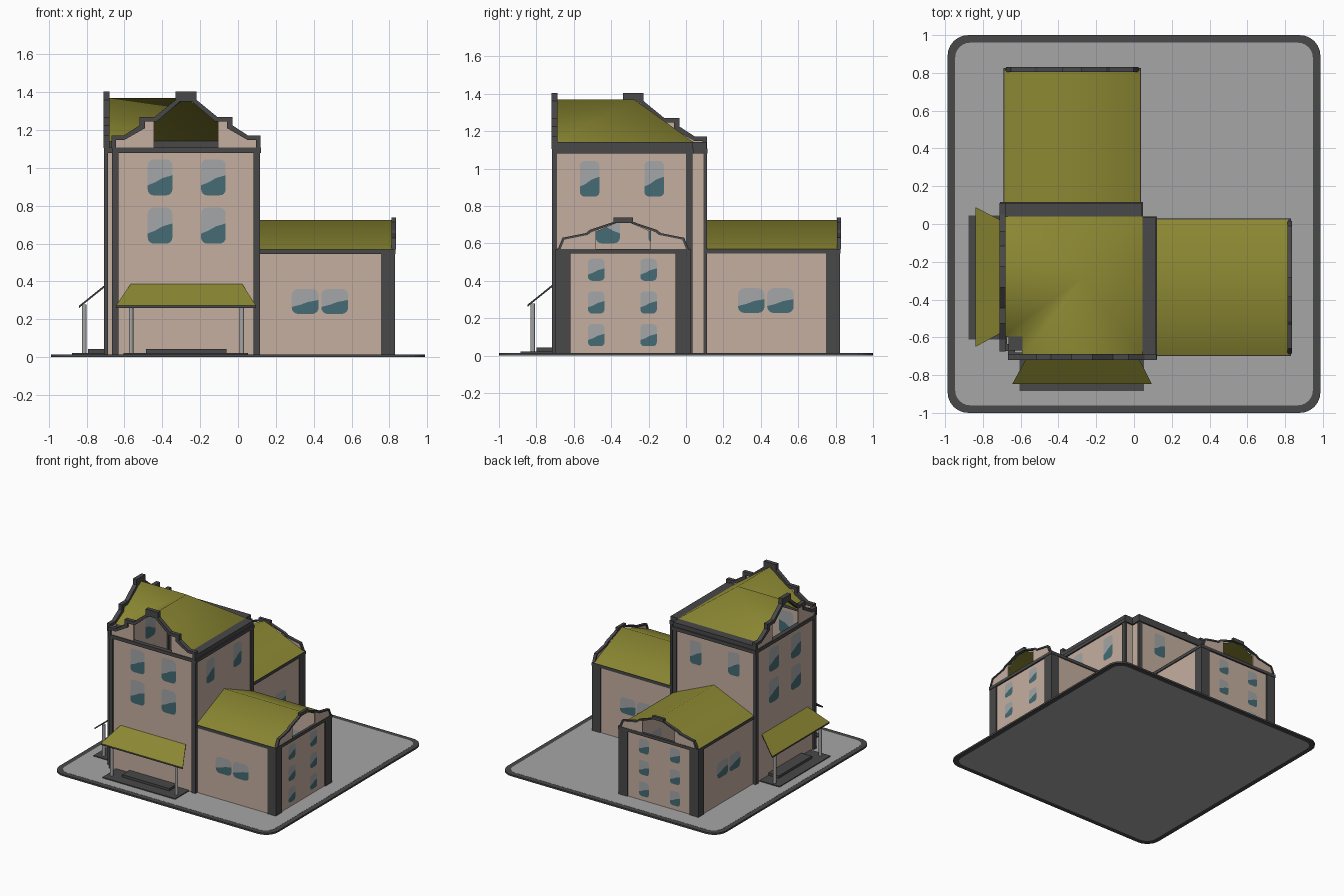
import bpy, bmesh, math
from mathutils import Vector

if "Cube" in bpy.data.objects:
    bpy.data.objects.remove(bpy.data.objects["Cube"])


def material(name, rgb):
    m = bpy.data.materials.new(name)
    m.diffuse_color = (*rgb, 1)
    m.use_nodes = True
    m.node_tree.nodes["Principled BSDF"].inputs["Base Color"].default_value = m.diffuse_color
    return m


WALL = material("beige_plaster", (0.56, 0.43, 0.355))
ROOF = material("olive_roof", (0.26, 0.245, 0.033))
TRIM = material("dark_stone", (0.065, 0.065, 0.065))
PAVE = material("grey_paving", (0.38, 0.38, 0.38))
PALE = material("pale_glass", (0.37, 0.38, 0.385))
TEAL = material("teal_glass", (0.058, 0.148, 0.178))


# ---- helpers ----
def finish(name, bm, mats, both=True, smooth=False):
    """Make the object, plus its twin reflected across the diagonal."""
    if smooth:
        bmesh.ops.remove_doubles(bm, verts=bm.verts[:], dist=1e-4)
    for f in bm.faces:
        f.smooth = smooth
    for i in range(2 if both else 1):
        if i:
            for v in bm.verts:
                v.co.x, v.co.y = v.co.y + .008, v.co.x - .006
            bmesh.ops.reverse_faces(bm, faces=bm.faces[:])
        me = bpy.data.meshes.new(name)
        bm.to_mesh(me)
        for m in mats:
            me.materials.append(m)
        ob = bpy.data.objects.new(name + ("_twin" if i else ""), me)
        bpy.context.collection.objects.link(ob)
    bm.free()


def sheet(bm, pts, out=None, mat=0):
    f = bm.faces.new([bm.verts.new(p) for p in pts])
    f.normal_update()
    if out and f.normal.dot(Vector(out)) < 0:
        f.normal_flip()
    f.material_index = mat
    return f


def prism(bm, ring0, ring1):
    """Closed solid between two matching rings of points."""
    a = [bm.verts.new(p) for p in ring0]
    b = [bm.verts.new(p) for p in ring1]
    n = len(a)
    fs = [bm.faces.new(a), bm.faces.new(b)]
    fs += [bm.faces.new((a[i], a[(i + 1) % n], b[(i + 1) % n], b[i])) for i in range(n)]
    bmesh.ops.recalc_face_normals(bm, faces=fs)
    return fs


def box(bm, x0, x1, y0, y1, z0, z1):
    r = [(x0, y0), (x1, y0), (x1, y1), (x0, y1)]
    return prism(bm, [(x, y, z0) for x, y in r], [(x, y, z1) for x, y in r])


def on_plane(axis, pos, pts):
    return [(pos, u, z) if axis == 0 else (u, pos, z) for u, z in pts]


def offset(poly, d):
    """Grow an anticlockwise right-angled outline by d."""
    res = []
    for i, p in enumerate(poly):
        p, a, b = Vector(p), Vector(poly[i - 1]), Vector(poly[(i + 1) % len(poly)])
        e, g = (p - a).normalized(), (b - p).normalized()
        res.append((p.x + d * (e.y + g.y), p.y - d * (e.x + g.x)))
    return res


def band(bm, o, n, z0, z1):
    """Flat ring between an outer and an inner outline."""
    for i in range(len(o)):
        j = (i + 1) % len(o)
        q = [o[i], o[j], n[j], n[i]]
        prism(bm, [(x, y, z0) for x, y in q], [(x, y, z1) for x, y in q])


def rounded(hx, hy, r, n=6):
    pts = []
    for k, (sx, sy) in enumerate([(1, 1), (-1, 1), (-1, -1), (1, -1)]):
        for i in range(n + 1):
            t = math.pi / 2 * (k + i / n)
            pts.append((sx * (hx - r) + r * math.cos(t), sy * (hy - r) + r * math.sin(t)))
    return pts


def window(bm, axis, pos, out, u, z0, w, h):
    """Pane on both wall sides and on the twin wall; its split rises to the right from outside."""
    n = 4
    k = 2 * (n + 1)
    c = [(x, z0 + h / 2 + z) for x, z in rounded(w / 2, h / 2, w * 0.24, n)]
    split = [(-w / 2, z0 + h * .28), (-w * .2, z0 + h * .36),
             (w * .1, z0 + h * .48), (w / 2, z0 + h * .56)]
    for twin in (False, True):
        ax, p0, u0 = axis, pos, u
        if twin:
            ax = 1 - axis
            shift = (.008, -.006)
            p0, u0 = pos + shift[ax], u + shift[1 - ax]
        right = out if ax == 0 else -out
        for s in (out, -out):
            nrm = [0, 0, 0]
            nrm[ax] = s
            for pts, m in ((c[:k] + split, 0), (c[k:] + split[::-1], 1)):
                sheet(bm, on_plane(ax, p0 + s * .003, [(u0 + right * a, z) for a, z in pts]), nrm, m)


def gable(name, axis, pos, depth, c, outer, inner, side):
    """Coping that follows the profile, and a wall panel on each side of the opening."""
    cop, wall = bmesh.new(), bmesh.new()
    ring = [(-d, z) for d, z in outer[::-1]] + outer + inner[::-1] + [(-d, z) for d, z in inner]
    ring = [(c + d, z) for d, z in ring]
    prism(cop, on_plane(axis, pos, ring), on_plane(axis, pos + depth, ring))
    for s in (-1, 1):
        r = [(c + s * d, z) for d, z in side]
        prism(wall, on_plane(axis, pos + depth * .3, r), on_plane(axis, pos + depth * .7, r))
    finish(name + "_coping", cop, [TRIM])
    finish(name + "_wall", wall, [WALL])


# ---- paved base with a dark kerb ----
kerb_in = rounded(0.947, 0.96, 0.08)
bm = bmesh.new()
band(bm, rounded(0.987, 1.0, 0.11), kerb_in, 0, .014)
finish("base_kerb", bm, [TRIM], False)
bm = bmesh.new()
prism(bm, [(x, y, 0) for x, y in kerb_in], [(x, y, .015) for x, y in kerb_in])
finish("paving", bm, [PAVE], False)

# ---- tower walls (open into the wings) and cornice ----
plan = [(-.655, -.705), (.11, -.705), (.11, .028), (.036, .028),
        (.036, .104), (-.697, .104), (-.697, -.661), (-.655, -.661)]
bm = bmesh.new()
for i in (0, 2, 3, 5, 6, 7):
    (x, y), (x2, y2) = plan[i], plan[(i + 1) % len(plan)]
    sheet(bm, [(x, y, .015), (x2, y2, .015), (x2, y2, 1.09), (x, y, 1.09)])
finish("tower_walls", bm, [WALL], False)
bm = bmesh.new()
sheet(bm, on_plane(0, .11, [(-.705, .015), (-.69, .015), (-.69, .57), (-.335, .725), (.02, .57),
                            (.02, .015), (.03, .015), (.03, 1.09), (-.705, 1.09)]), (1, 0, 0))
finish("tower_side_wall", bm, [WALL])

bm = bmesh.new()
band(bm, offset(plan, .012), offset(plan, -.025), 1.08, 1.108)
finish("tower_cornice", bm, [TRIM], False)

# gutters along the eaves and in the valley corner
bm = bmesh.new()
box(bm, .042, .115, -.69, .035, 1.105, 1.142)
finish("eave_gutter", bm, [TRIM])
bm = bmesh.new()
box(bm, -.665, -.59, -.67, -.595, 1.1, 1.142)
finish("valley_gutter", bm, [TRIM], False)

# corner strips
bm = bmesh.new()
box(bm, -.665, -.632, -.716, -.695, .015, 1.09)
box(bm, .083, .117, -.716, -.69, .015, 1.09)
box(bm, .1, .117, 0, .036, .015, 1.09)
finish("corner_strips", bm, [TRIM])

# ---- tower roof: two crossing gables with a hip and a valley ----
bm = bmesh.new()
half = [[(-.275, -.275, 1.37), (-.275, -.7, 1.37), (.045, -.7, 1.14), (.045, .045, 1.14)],
        [(-.275, -.275, 1.37), (-.595, -.595, 1.14), (-.595, -.7, 1.14), (-.275, -.7, 1.37)]]
for q in half:
    sheet(bm, [(x + .003, y - .003, z) for x, y, z in q], (0, 0, 1))
    sheet(bm, [(y + .003, x - .003, z) for x, y, z in q], (0, 0, 1))
finish("tower_roof", bm, [ROOF], False, True)

gable("tower_gable", 1, -.687, -.033, -.275,
      [(.055, 1.405), (.055, 1.36), (.165, 1.27), (.245, 1.27), (.245, 1.225),
       (.33, 1.17), (.393, 1.17), (.393, 1.105)],
      [(.03, 1.352), (.155, 1.245), (.217, 1.245), (.217, 1.21), (.325, 1.148),
       (.37, 1.148), (.37, 1.105), (.371, 1.105)],
      [(.17, 1.105), (.375, 1.105), (.375, 1.155), (.327, 1.155), (.23, 1.22), (.23, 1.25), (.17, 1.25)])

# ---- low wing ----
bm = bmesh.new()
path = [(.11, -.69), (.82, -.69), (.82, .02), (.11, .02)]
for (x, y), (x2, y2) in zip(path, path[1:]):
    sheet(bm, [(x, y, .015), (x2, y2, .015), (x2, y2, .56), (x, y, .56)])
finish("wing_walls", bm, [WALL])

bm = bmesh.new()
for y in (-.698, .005):
    box(bm, .11, .83, y, y + .023, .545, .57)
box(bm, .81, .832, -.698, .028, .545, .57)
finish("wing_cornice", bm, [TRIM])

bm = bmesh.new()
for y in (-.697, -.055):
    box(bm, .755, .829, y, y + .08, .015, .55)
finish("wing_corner_piers", bm, [TRIM])

bm = bmesh.new()
for y in (-.694, .024):
    sheet(bm, [(.11, y, .57), (.815, y, .57), (.815, -.335, .725), (.11, -.335, .725)], (0, 0, 1))
finish("wing_roof", bm, [ROOF], True, True)

gable("wing_gable", 0, .812, .024, -.335,
      [(.052, .737), (.052, .715), (.18, .672), (.2, .655), (.325, .63), (.35, .57)],
      [(.04, .71), (.17, .66), (.19, .645), (.315, .62), (.335, .57), (.336, .57)],
      [(.145, .565), (.338, .565), (.32, .625), (.195, .65), (.175, .665), (.145, .675)])

# ---- windows ----
bm = bmesh.new()
for u in (-.412, -.13):
    for z in (.6, .855):
        window(bm, 1, -.705, -1, u, z, .13, .19)      # tower front
for u in (-.515, -.17):
    window(bm, 0, .11, 1, u, .85, .105, .19)          # tower side
for u in (-.48, -.2):
    for z in (.05, .225, .4):
        window(bm, 0, .82, 1, u, z, .088, .118)       # wing end
for u in (.355, .511):
    window(bm, 1, -.69, -1, u, .228, .142, .132)      # wing long sides
    window(bm, 1, .02, 1, u, .228, .142, .132)
finish("windows", bm, [PALE, TEAL], False)

# ---- porch ----
bm = bmesh.new()
top = [(-.645, -.848, .272), (.095, -.848, .272), (.022, -.705, .387), (-.567, -.705, .387)]
for f in prism(bm, [(x, y, z - .012) for x, y, z in top], top):
    f.material_index = 0 if f.normal.z > .3 else 1
finish("porch_roof", bm, [ROOF, TRIM])

bm = bmesh.new()
for x in (-.565, .02):
    ring = [(x + .012 * math.cos(t * math.pi / 6), -.82 + .012 * math.sin(t * math.pi / 6))
            for t in range(12)]
    prism(bm, [(a, b, .02) for a, b in ring], [(a, b, .278) for a, b in ring])
finish("porch_posts", bm, [PAVE])

bm = bmesh.new()
box(bm, -.605, .052, -.885, -.7, .01, .022)
box(bm, -.485, -.06, -.8, -.7, .02, .042)
finish("porch_floor_and_step", bm, [TRIM])
